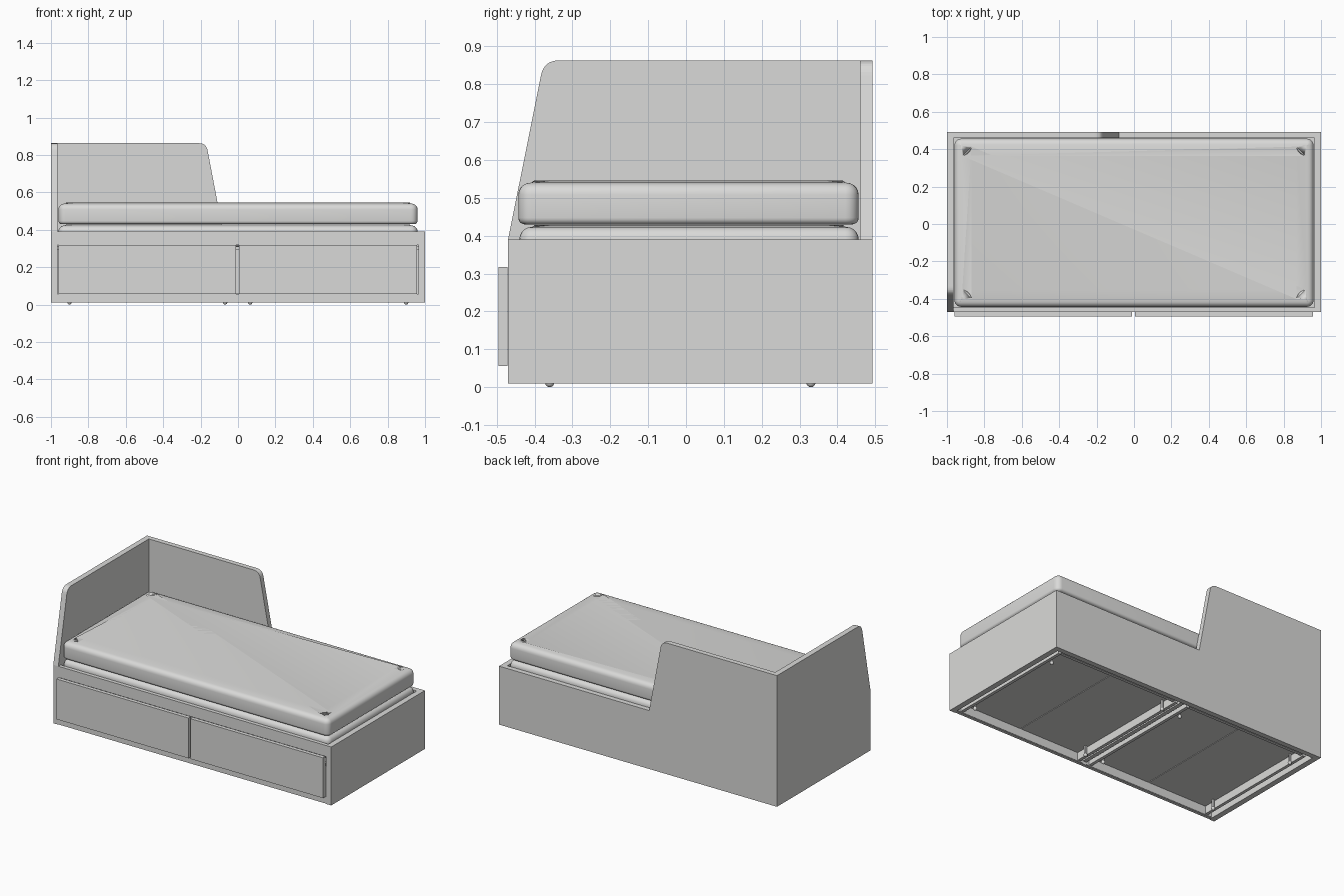
import bpy, bmesh, math
from mathutils import Vector

if "Cube" in bpy.data.objects:
    bpy.data.objects.remove(bpy.data.objects["Cube"])


def material(name, rgb):
    m = bpy.data.materials.new(name)
    m.diffuse_color = (*rgb, 1)
    m.use_nodes = True
    m.node_tree.nodes["Principled BSDF"].inputs["Base Color"].default_value = m.diffuse_color
    return m


GREY = material("light grey", (0.7, 0.7, 0.69))


def finish(name, bm, smooth=False):
    bmesh.ops.recalc_face_normals(bm, faces=bm.faces[:])
    me = bpy.data.meshes.new(name)
    bm.to_mesh(me)
    bm.free()
    me.materials.append(GREY)
    ob = bpy.data.objects.new(name, me)
    bpy.context.collection.objects.link(ob)
    if smooth:
        for p in me.polygons:
            p.use_smooth = True
    return ob


def box(name, x, y, z):
    bm = bmesh.new()
    bmesh.ops.create_cube(bm, size=1)
    for v in bm.verts:
        v.co = [(r[0] + r[1]) / 2 + c * (r[1] - r[0]) for c, r in zip(v.co, (x, y, z))]
    return finish(name, bm)


def guard_panel(name, far, base, top, drop, lo, hi, place):
    """Upright panel: square at 'far', leaning edge with a rounded top corner."""
    foot, corner = Vector((base, 0.39)), Vector((top, 0.863))
    a = corner + (foot - corner).normalized() * drop
    b = corner + Vector((math.copysign(drop, far - top), 0))
    pts = [Vector((far, 0.39)), foot]
    for i in range(9):
        t = i / 8
        pts.append(a * (1 - t) ** 2 + corner * 2 * t * (1 - t) + b * t * t)
    pts.append(Vector((far, 0.863)))
    bm = bmesh.new()
    face = bm.faces.new([bm.verts.new(place(p.x, p.y, lo)) for p in pts])
    ext = bmesh.ops.extrude_face_region(bm, geom=[face])
    shift = Vector(place(0, 0, hi)) - Vector(place(0, 0, lo))
    for v in ext["geom"]:
        if isinstance(v, bmesh.types.BMVert):
            v.co += shift
    return finish(name, bm)


def mattress(name, x, y, z):
    """Soft slab with rounded edges and a slightly crowned top."""
    ob = box(name, x, y, z)
    bm = bmesh.new()
    bm.from_mesh(ob.data)
    upright = [e for e in bm.edges if abs(e.verts[0].co.z - e.verts[1].co.z) > 0.01]
    bmesh.ops.bevel(bm, geom=upright, offset=0.035, segments=5, profile=0.5, affect='EDGES')
    for high, size in ((True, 0.04), (False, 0.022)):
        level = z[1] if high else z[0]
        rim = [e for e in bm.edges if all(abs(v.co.z - level) < 1e-5 for v in e.verts)]
        bmesh.ops.bevel(bm, geom=rim, offset=size * 0.8, segments=5, profile=0.5, affect='EDGES')
    # crown the top by insetting twice
    for width, rise in ((0.06, 0.006), (0.12, 0.004)):
        top = max(bm.faces, key=lambda f: f.calc_center_median().z + f.calc_area())
        bmesh.ops.inset_region(bm, faces=[top], thickness=width)
        for v in top.verts:
            v.co.z += rise
    bm.to_mesh(ob.data)
    bm.free()
    for p in ob.data.polygons:
        p.use_smooth = True


# Base frame
for side, s in (("left", -1), ("right", 1)):
    box(side + "_side_panel", sorted((s, s * 0.964)), (-0.47, 0.493), (0.01, 0.39))
box("back_panel", (-0.964, 0.964), (0.46, 0.493), (0.01, 0.39))
box("front_rail", (-0.964, 0.964), (-0.47, -0.446), (0.318, 0.39))
box("slat_base", (-0.964, 0.964), (-0.446, 0.46), (0.295, 0.31))

# Raised head and back guards
guard_panel("head_guard", 0.46, -0.47, -0.375, 0.04, -1, -0.964, lambda u, z, t: (t, u, z))
guard_panel("back_guard", -1, -0.08, -0.17, 0.04, 0.46, 0.493, lambda u, z, t: (u, t, z))

# Mattresses
mattress("lower_mattress", (-0.96, 0.96), (-0.44, 0.456), (0.312, 0.423))
mattress("upper_mattress", (-0.96, 0.96), (-0.443, 0.456), (0.43, 0.54))


def castor(name, x, y):
    bm = bmesh.new()
    bmesh.ops.create_uvsphere(bm, u_segments=12, v_segments=8, radius=0.012)
    bmesh.ops.translate(bm, verts=bm.verts, vec=(x, y, 0.012))
    finish(name, bm, True)
    box(name + "_stem", (x - 0.006, x + 0.006), (y - 0.006, y + 0.006), (0.012, 0.072))


# Drawers with two-piece bottoms, side boards and castors
for side, x0, x1 in (("left", -0.96, -0.01), ("right", 0.006, 0.958)):
    d = side + "_drawer_"
    a, b = x0 + 0.025, x1 - 0.025
    mid = (a + b) / 2
    box(d + "front", (x0, x1), (-0.495, -0.471), (0.056, 0.318))
    box(d + "inner_front", (x0, x1), (-0.469, -0.447), (0.015, 0.25))
    box(d + "back", (a, b), (0.41, 0.43), (0.03, 0.25))
    for i, (p, q) in enumerate(((a, mid - 0.002), (mid + 0.002, b))):
        box(d + "bottom_%d" % i, (p, q), (-0.447, 0.41), (0.07, 0.08))
    for i, p in enumerate((a, b - 0.02)):
        box(d + "side_%d" % i, (p, p + 0.02), (-0.447, 0.43), (0.02, 0.25))
        for j, y in enumerate((-0.36, 0.33)):
            castor(d + "castor_%d%d" % (i, j), p + (0.034 if i == 0 else -0.014), y)

# Plinth strip and centre runner under the frame
box("plinth", (-0.964, 0.964), (-0.47, -0.45), (0.012, 0.056))
box("centre_runner", (-0.015, 0.011), (-0.447, 0.46), (0.03, 0.06))
